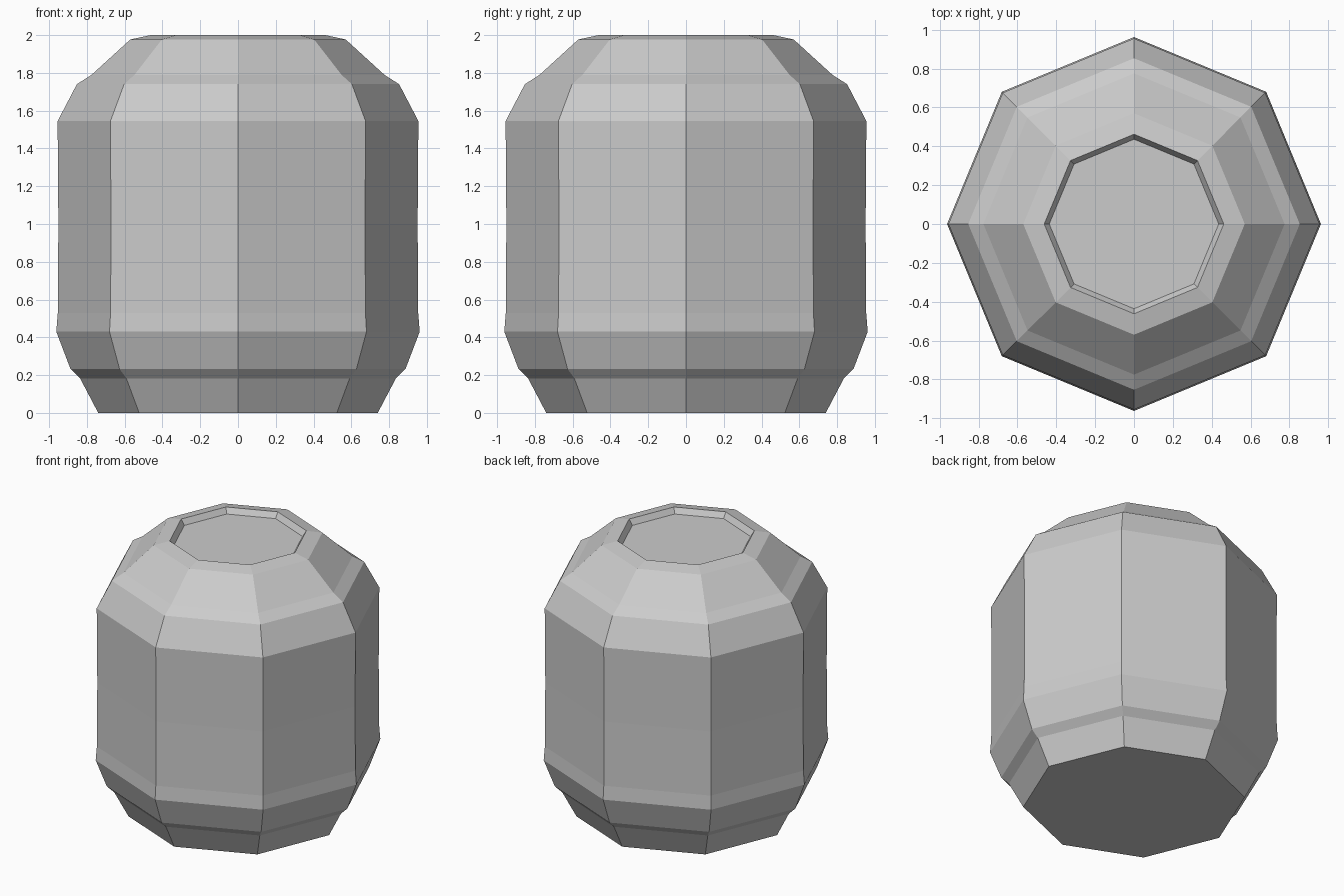
import bpy, bmesh
from math import cos, sin, pi

if "Cube" in bpy.data.objects:
    bpy.data.objects.remove(bpy.data.objects["Cube"])

SIDES = 8

# Barrel profile from the base up to the recessed lid: (radius, height)
profile = [(0.74, 0), (0.836, 0.183), (0.887, 0.233), (0.962, 0.43),
           (0.954, 0.53), (0.951, 1.0), (0.955, 1.545), (0.853, 1.74),
           (0.775, 1.79), (0.57, 1.977), (0.462, 2.0), (0.436, 1.96)]

bm = bmesh.new()
rings = [[bm.verts.new((r * cos(2 * pi * i / SIDES), r * sin(2 * pi * i / SIDES), z))
          for i in range(SIDES)] for r, z in profile]

# Faceted wall
for low, high in zip(rings, rings[1:]):
    for i in range(SIDES):
        j = (i + 1) % SIDES
        bm.faces.new((low[i], low[j], high[j], high[i]))

# Flat base and sunken lid
bm.faces.new(rings[0][::-1])
bm.faces.new(rings[-1])

mesh = bpy.data.meshes.new("barrel_body")
bm.to_mesh(mesh)
bm.free()
bpy.context.collection.objects.link(bpy.data.objects.new("barrel_body", mesh))
